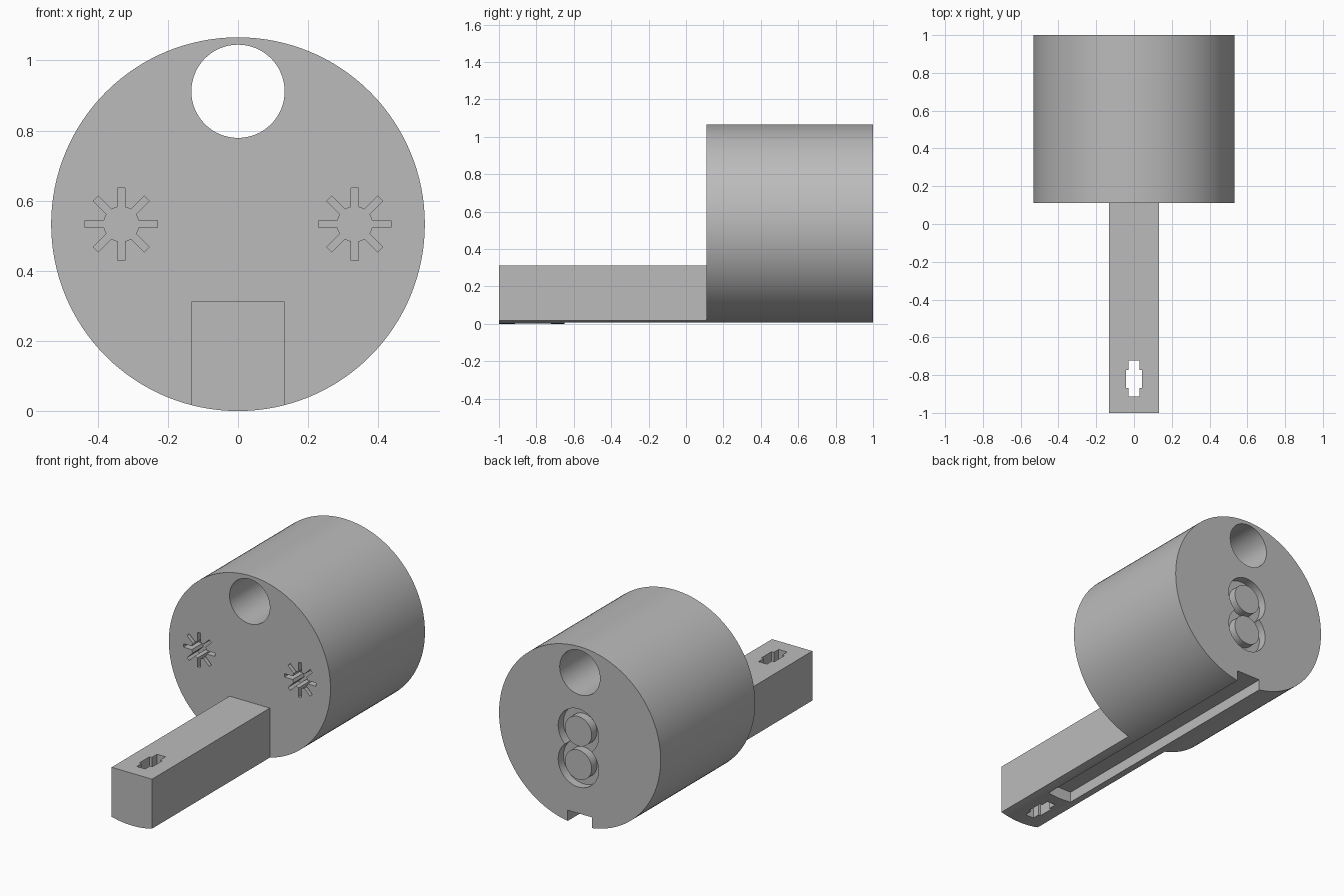
import bpy, bmesh
from math import sin, cos, asin, pi, radians, sqrt

cube = bpy.data.objects.get("Cube")
if cube:
    bpy.data.objects.remove(cube, do_unlink=True)

grey = bpy.data.materials.new("plain_grey")
grey.use_nodes = True
colour = (0.5, 0.5, 0.5, 1)
grey.diffuse_color = colour
grey.node_tree.nodes["Principled BSDF"].inputs["Base Color"].default_value = colour


def arc(u, v, r, start, end, steps):
    return [(u + r * cos(start + (end - start) * i / steps),
             v + r * sin(start + (end - start) * i / steps)) for i in range(steps + 1)]


def circle(u, v, r, steps=64):
    return arc(u, v, r, 0, 2 * pi, steps)[:-1]


def prism(name, profile, low, high, axis="y"):
    """Extrude a closed profile along y (profile in x, z) or z (profile in x, y)."""
    place = (lambda u, v, d: (u, d, v)) if axis == "y" else (lambda u, v, d: (u, v, d))
    bm = bmesh.new()
    a = [bm.verts.new(place(u, v, low)) for u, v in profile]
    b = [bm.verts.new(place(u, v, high)) for u, v in profile]
    bm.faces.new(a)
    bm.faces.new(b[::-1])
    for i in range(len(a)):
        j = (i + 1) % len(a)
        bm.faces.new((a[i], b[i], b[j], a[j]))
    bmesh.ops.recalc_face_normals(bm, faces=bm.faces)
    mesh = bpy.data.meshes.new(name)
    bm.to_mesh(mesh)
    bm.free()
    mesh.materials.append(grey)
    obj = bpy.data.objects.new(name, mesh)
    bpy.context.collection.objects.link(obj)
    return obj


def activate(obj):
    bpy.ops.object.select_all(action="DESELECT")
    obj.select_set(True)
    bpy.context.view_layer.objects.active = obj


def cut(obj, cutters):
    activate(obj)
    for cutter in cutters:
        mod = obj.modifiers.new("cut", "BOOLEAN")
        mod.operation, mod.solver, mod.object = "DIFFERENCE", "EXACT", cutter
        bpy.ops.object.modifier_apply(modifier=mod.name)


def rect(w, low, high):
    return [(-w, low), (w, low), (w, high), (-w, high)]


def star(u, v, hub=0.05, length=0.103, w=0.01):
    """Round hub with eight narrow spokes."""
    points = []
    inner = sqrt(hub * hub - w * w)
    for i in range(8):
        a = i * pi / 4
        for p, q in ((inner, -w), (length, -w), (length, w), (inner, w)):
            points.append((u + p * cos(a) - q * sin(a), v + p * sin(a) + q * cos(a)))
        points.append((u + hub * cos(a + pi / 8), v + hub * sin(a + pi / 8)))
    return points


R = 0.533
FACE = 0.11
ARM = 0.133

# Main drum and the arm, whose underside follows the drum's curve
drum = prism("drum", circle(0, R, R, 128), FACE, 1)
half = asin(ARM / R)
arm = prism("arm", arc(0, R, R, -pi / 2 - half, -pi / 2 + half, 12)
            + [(ARM, 0.312), (-ARM, 0.312)], -1, FACE)

# Cutters: bore, underside groove, arm keyhole, star sockets
bore = prism("bore_cutter", circle(0, 0.912, 0.133), 0, 1.1)
groove = prism("groove_cutter", rect(0.08, -0.1, 0.07), -0.65, 1.1)
w, n = 0.043, 0.028
keyhole = prism("keyhole_cutter", [
    (-n, -0.913), (n, -0.913), (n, -0.868), (w, -0.868), (w, -0.772), (n, -0.772),
    (n, -0.723), (-n, -0.723), (-n, -0.772), (-w, -0.772), (-w, -0.868), (-n, -0.868),
], -0.1, 0.5, "z")
sockets = [prism("socket_cutter", star(s * 0.333, R), 0, FACE + 0.1) for s in (-1, 1)]

# Figure-eight recess in the back
CX, CZ, OFF, LOBE, DEPTH = 0.01, 0.46, 0.1, 0.133, 0.05
t = asin(OFF / LOBE)
eight = (arc(CX, CZ + OFF, LOBE, -t, pi + t, 40)
         + arc(CX, CZ - OFF, LOBE, pi - t, 2 * pi + t, 40)[1:-1])
recess = prism("recess_cutter", eight, 1 - DEPTH, 1.1)

cut(drum, [bore, groove, recess] + sockets)
cut(arm, [groove, keyhole])
for cutter in [bore, groove, keyhole, recess] + sockets:
    bpy.data.objects.remove(cutter, do_unlink=True)

# Round pegs standing in the recess
pegs = [prism(name, circle(CX, CZ + s * OFF, 0.088, 48), 1 - DEPTH, 1)
        for name, s in (("upper_peg", 1), ("lower_peg", -1))]

for obj in [drum, arm] + pegs:
    activate(obj)
    bpy.ops.object.shade_smooth_by_angle(angle=radians(30))
